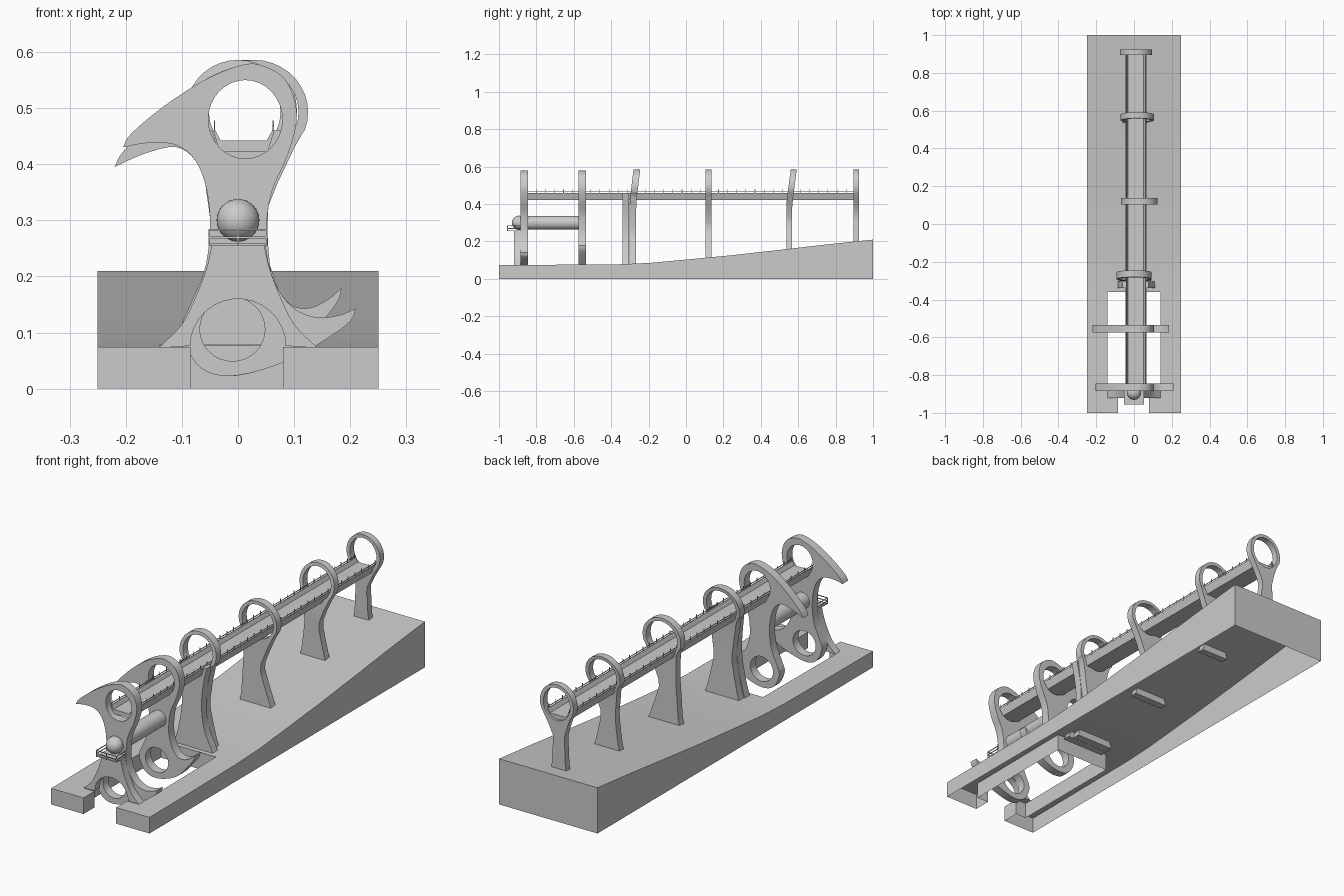
import bpy, bmesh, math
from mathutils import Vector

if "Cube" in bpy.data.objects:
    bpy.data.objects.remove(bpy.data.objects["Cube"])


def add_mesh(name, bm):
    me = bpy.data.meshes.new(name)
    bm.to_mesh(me)
    bm.free()
    ob = bpy.data.objects.new(name, me)
    bpy.context.collection.objects.link(ob)
    return ob


def smooth(pts, sub=4):
    """Open Catmull-Rom curve through 2D points."""
    p = [Vector(q) for q in pts]
    p = [2 * p[0] - p[1]] + p + [2 * p[-1] - p[-2]]
    out = []
    for a, b, c, d in zip(p, p[1:], p[2:], p[3:]):
        for k in range(sub):
            t = k / sub
            out.append(0.5 * (2 * b + (c - a) * t + (2 * a - 5 * b + 4 * c - d) * t * t
                              + (3 * b - a - 3 * c + d) * t ** 3))
    return out + [p[-2]]


def ellipse(cx, cz, rx, rz, n=32):
    return [(cx + rx * math.cos(2 * math.pi * i / n), cz + rz * math.sin(2 * math.pi * i / n))
            for i in range(n)]


def plate(name, loops, y0, y1, bend=0.0):
    """Flat XZ plate with holes, between y0 and y1; bend leans the head back."""
    cu = bpy.data.curves.new(name, 'CURVE')
    cu.dimensions = '2D'
    cu.fill_mode = 'BOTH'
    cu.extrude = (y1 - y0) / 2
    for loop in loops:
        sp = cu.splines.new('POLY')
        sp.points.add(len(loop) - 1)
        for q, v in zip(sp.points, loop):
            q.co = (v[0], v[1], 0, 1)
        sp.use_cyclic_u = True
    tmp = bpy.data.objects.new(name + "_curve", cu)
    bpy.context.collection.objects.link(tmp)
    dg = bpy.context.evaluated_depsgraph_get()
    bm = bmesh.new()
    bm.from_mesh(bpy.data.meshes.new_from_object(tmp.evaluated_get(dg)))
    bpy.data.objects.remove(tmp)
    bmesh.ops.remove_doubles(bm, verts=bm.verts, dist=1e-5)
    for v in bm.verts:
        x, z, d = v.co
        v.co = (x, (y0 + y1) / 2 - d + bend * max(0, z - 0.4), z)
    return add_mesh(name, bm)


def boxes(name, items):
    """Joined boxes, each (x0, x1, y0, y1, z0, z1)."""
    bm = bmesh.new()
    for x0, x1, y0, y1, z0, z1 in items:
        vs = bmesh.ops.create_cube(bm, size=1)['verts']
        for v in vs:
            v.co = (x1 if v.co.x > 0 else x0, y1 if v.co.y > 0 else y0, z1 if v.co.z > 0 else z0)
    return add_mesh(name, bm)


# Sloping base: open underneath, with a stepped slot at the front
xs = [-0.25, -0.14, -0.085, 0.08, 0.14, 0.25]
rows = [(-1, .074), (-.92, .074), (-.36, .078), (-.2, .085), (0, .103),
        (.25, .127), (.5, .155), (.75, .184), (1, .21)]
bm = bmesh.new()
grid = [[bm.verts.new((x, y, z)) for x in xs] for y, z in rows]
for j in range(len(rows) - 1):
    for i in range(5):
        if (j == 0 and i == 2) or (j == 1 and 1 <= i <= 3):
            continue
        bm.faces.new((grid[j][i], grid[j][i + 1], grid[j + 1][i + 1], grid[j + 1][i]))
rim = [e for e in bm.edges if e.is_boundary]
for g in bmesh.ops.extrude_edge_only(bm, edges=rim)['geom']:
    if isinstance(g, bmesh.types.BMVert):
        g.co.z = 0
bmesh.ops.delete(bm, geom=[v for v in bm.verts if not v.link_faces], context='VERTS')
bmesh.ops.recalc_face_normals(bm, faces=bm.faces)
add_mesh("sloping_base", bm)

# Two horned pylons: upper ring with a horn, lower ring with a tail
upper = [(-.205, .43), (-.19, .455), (-.13, .505), (-.06, .55), (0, .575), (.04, .577),
         (.085, .55), (.105, .49), (.09, .42), (.06, .35), (.05, .28), (.053, .23),
         (.07, .18), (.1, .143), (.14, .127), (.18, .131), (.21, .143)]
lower = [(.21, .143), (.2, .12), (.16, .09), (.1, .055), (.03, .03), (-.03, .023), (-.075, .045),
         (-.1, .105), (-.085, .15), (-.06, .21), (-.05, .28), (-.055, .35), (-.075, .405),
         (-.11, .434), (-.16, .438), (-.205, .43)]


def droop(p):
    x, z = p
    if z > .3 and x < -.1:
        w = (-x - .1) / .105
        return (x - .015 * w, z - .035 * w)
    if z < .3 and x > .08:
        w = (x - .08) / .13
        return (x - .025 * w, z + .037 * w)
    return p


for name, y, warp in (("front_horned_pylon", -.865, lambda p: p), ("rear_horned_pylon", -.555, droop)):
    outline = smooth([warp(p) for p in upper])[:-1] + smooth([warp(p) for p in lower])[:-1]
    plate(name, [outline, ellipse(.013, .48, .066, .07), ellipse(-.01, .106, .058, .057)],
          y - .02, y + .02)


# Ring pylons: an oval ring on a flared leg
def ring_pylon(name, y, thick, cx, rx, rz, waist, left, right, ground, bend=0.0):
    cz = .586 - rz
    foot = ground - .03
    mid = ground + .45 * (.4 - ground)
    pts = [(right, foot), (right * .8, ground + .03), (waist * 1.1, mid), (waist, mid + .06)]
    pts += [(cx + rx * math.cos(math.radians(a)), cz + rz * math.sin(math.radians(a)))
            for a in range(-40, 221, 20)]
    pts += [(-waist, mid + .06), (-waist * 1.1, mid), (left * .8, ground + .03), (left, foot)]
    plate(name, [smooth(pts, 2), ellipse(cx, cz, rx - .017, rz - .015, 28)],
          y - thick / 2, y + thick / 2, bend)


ring_pylon("ring_pylon_1", -.285, .036, .0, .093, .092, .047, -.092, .1, .08, .12)
ring_pylon("ring_pylon_2", .12, .034, .028, .097, .093, .045, -.07, .105, .115)
ring_pylon("ring_pylon_3", .552, .032, .017, .088, .09, .038, -.065, .075, .161, .13)
ring_pylon("ring_pylon_4", .91, .03, .01, .085, .09, .029, -.042, .042, .2)

# Deck-bearing leg in front of the first ring pylon
leg = smooth([(.125, .05), (.1, .1), (.065, .18), (.053, .27), (.058, .36), (.078, .46)])
leg += [(.064, .46), (.05, .422), (-.035, .422), (-.046, .46)]
leg += smooth([(-.06, .46), (-.05, .36), (-.047, .27), (-.06, .18), (-.08, .1), (-.095, .05)])
plate("cradle_leg", [leg], -.34, -.304)

# Arched front stand straddling the slot
right = smooth([(.14, .074), (.1, .115), (.075, .165), (.056, .215), (.047, .255)])
arch = [(.085 * math.cos(math.radians(a)), .076 + .084 * math.sin(math.radians(a)))
        for a in range(180, -1, -12)]
plate("front_arched_stand", [right + [(-v[0], v[1]) for v in reversed(right)] + arch], -.92, -.885)

# Walkway channel running through the rings
plate("walkway_channel", [[(-.033, .422), (.053, .422), (.065, .46), (.061, .46), (.051, .442),
                           (-.031, .442), (-.04, .46), (-.044, .46)]], -.86, .915)

# Walkway railing posts and rails on both sides
items = []
for x in (-.042, .063):
    items.append((x - .001, x + .001, -.86, .915, .466, .469))
    for i in range(37):
        y = -.85 + i * 1.755 / 36
        items.append((x - .0012, x + .0012, y - .0015, y + .0015, .455, .478))
boxes("walkway_railing", items)

# Tube between the horned pylons, with a domed end
bm = bmesh.new()
bmesh.ops.create_cone(bm, cap_ends=True, segments=32, radius1=.037, radius2=.037, depth=.33)
tube = add_mesh("tube", bm)
tube.location = (0, -.725, .3)
tube.rotation_euler.x = math.pi / 2
bm = bmesh.new()
bmesh.ops.create_uvsphere(bm, u_segments=32, v_segments=16, radius=.038)
add_mesh("dome", bm).location = (0, -.893, .3)

# Small balcony with rails below the dome
items = [(-.05, .05, -.953, -.885, .255, .26)]
for z in (.268, .282):
    items.append((-.053, .053, -.956, -.953, z, z + .003))
    for s in (-.053, .05):
        items.append((s, s + .003, -.953, -.885, z, z + .003))
for x in (-.053, -.0015, .05):
    items.append((x, x + .003, -.956, -.953, .255, .285))
boxes("balcony", items)

# Shading
for ob in bpy.context.collection.objects:
    ob.select_set(True)
    bpy.context.view_layer.objects.active = ob
bpy.ops.object.shade_smooth_by_angle(angle=math.radians(25))
